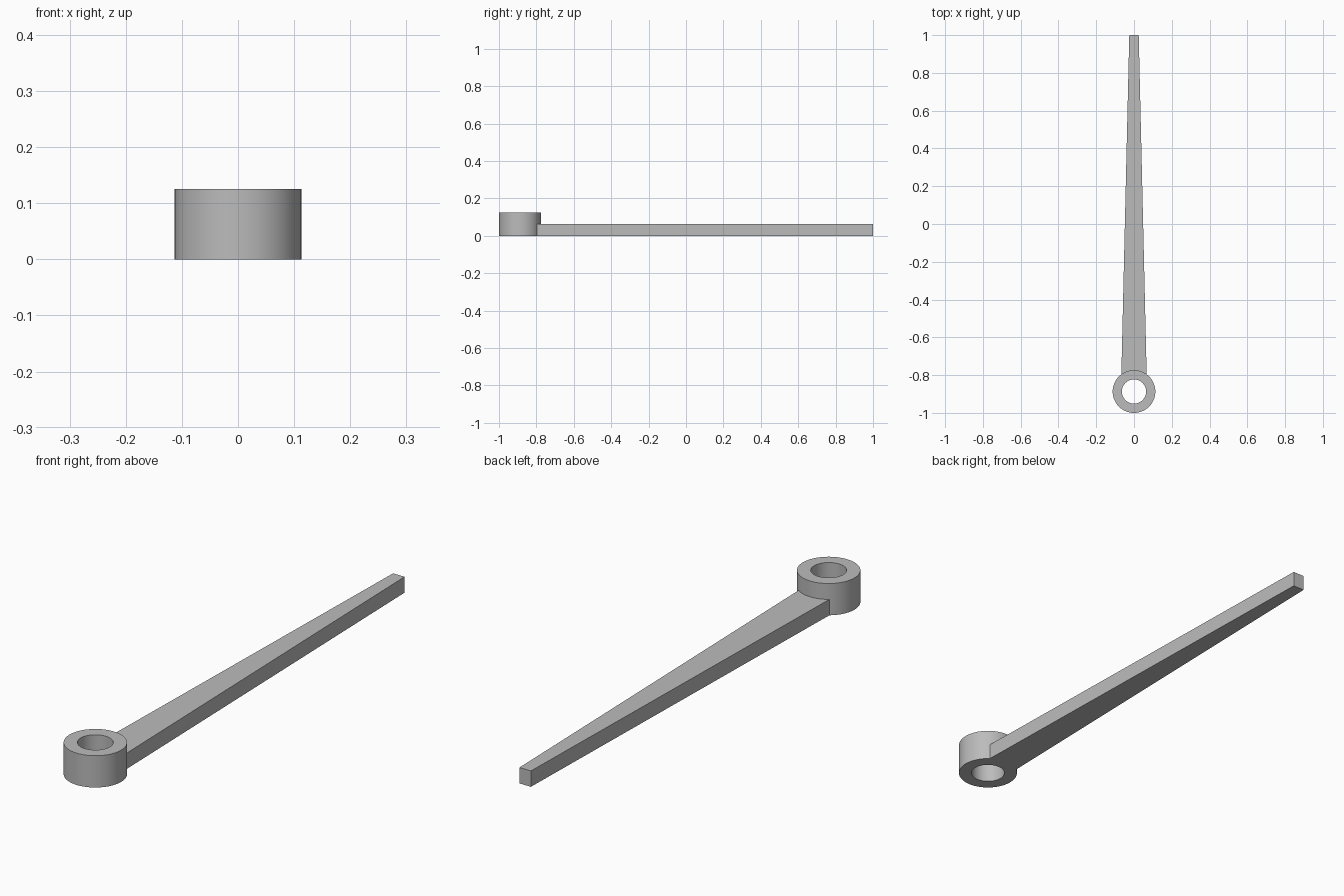
import bpy, bmesh
from math import sin, cos, asin, pi

HUB_Y, HUB_R, BORE_R, HUB_H = -0.887, 0.113, 0.064, 0.125
ARM_H, ROOT_HALF, TIP_HALF, TIP_Y = 0.0625, 0.067, 0.025, 1.0
SEGMENTS = 96

cube = bpy.data.objects.get("Cube")
if cube:
    bpy.data.objects.remove(cube, do_unlink=True)

GREY = (0.5, 0.5, 0.5, 1.0)
grey = bpy.data.materials.new("plain grey")
grey.use_nodes = True
grey.diffuse_color = GREY
grey.node_tree.nodes["Principled BSDF"].inputs["Base Color"].default_value = GREY


def finish(bm, name):
    bmesh.ops.recalc_face_normals(bm, faces=bm.faces)
    mesh = bpy.data.meshes.new(name)
    bm.to_mesh(mesh)
    bm.free()
    mesh.materials.append(grey)
    obj = bpy.data.objects.new(name, mesh)
    bpy.context.collection.objects.link(obj)
    bpy.ops.object.select_all(action="DESELECT")
    obj.select_set(True)
    bpy.context.view_layer.objects.active = obj
    bpy.ops.object.shade_smooth_by_angle(angle=pi / 6)
    return obj


# Hub: a rectangular section swept round the bore
bm = bmesh.new()
section = [(BORE_R, 0), (HUB_R, 0), (HUB_R, HUB_H), (BORE_R, HUB_H)]
rings = []
for i in range(SEGMENTS):
    a = 2 * pi * i / SEGMENTS
    rings.append([bm.verts.new((r * cos(a), HUB_Y + r * sin(a), z)) for r, z in section])
for i, ring in enumerate(rings):
    after = rings[(i + 1) % SEGMENTS]
    for j in range(4):
        k = (j + 1) % 4
        bm.faces.new((ring[j], after[j], after[k], ring[k]))
finish(bm, "hub_ring")

# Arm: tapered bar whose root follows the hub's curve
bm = bmesh.new()
spread = asin(ROOT_HALF / HUB_R)
steps = 20
outline = [(TIP_HALF, TIP_Y), (-TIP_HALF, TIP_Y)]
for i in range(steps + 1):
    a = spread * (2 * i / steps - 1)
    outline.append((HUB_R * sin(a), HUB_Y + HUB_R * cos(a)))
base = bm.faces.new([bm.verts.new((x, y, 0)) for x, y in outline])
top = bmesh.ops.extrude_face_region(bm, geom=[base], use_keep_orig=True)
bmesh.ops.translate(bm, vec=(0, 0, ARM_H),
                    verts=[v for v in top["geom"] if isinstance(v, bmesh.types.BMVert)])
finish(bm, "tapered_arm")
